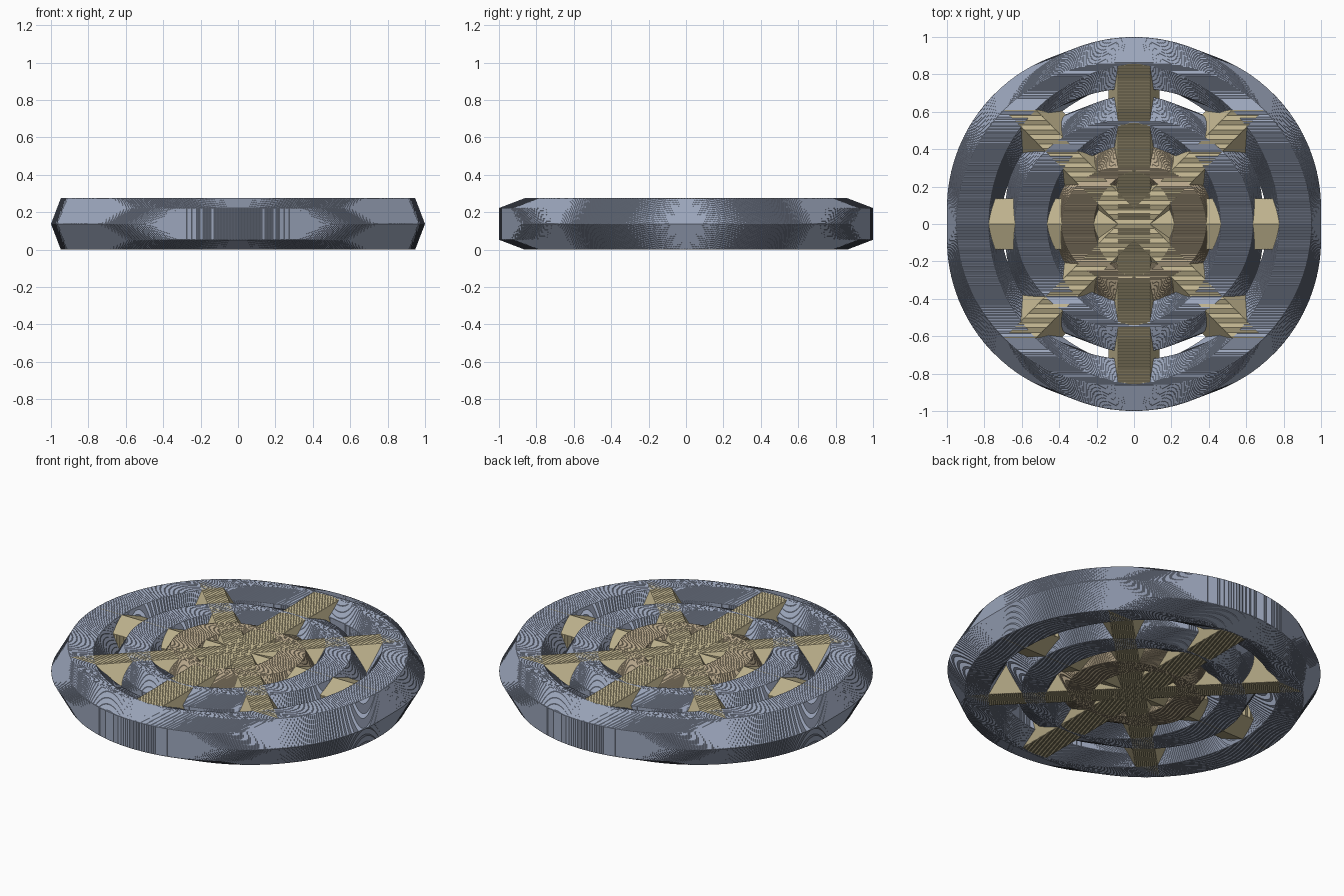
import bpy, bmesh, math
from mathutils import Vector

if "Cube" in bpy.data.objects:
    bpy.data.objects.remove(bpy.data.objects["Cube"])

B = 0.1376                        # half height of the swept bead
A = B / ((1 + 5 ** 0.5) / 2)      # half length of each bead edge
STEP = 0.004                      # spacing of beads along a path


def material(name, rgb):
    m = bpy.data.materials.new(name)
    m.diffuse_color = (*rgb, 1)
    m.use_nodes = True
    m.node_tree.nodes["Principled BSDF"].inputs["Base Color"].default_value = m.diffuse_color
    return m


def icosahedron():
    """Axis-aligned twenty-sided bead, returned as verts and faces."""
    bm = bmesh.new()
    for s in (-1, 1):
        for t in (-1, 1):
            for co in ((0, s * B, t * A), (s * B, t * A, 0), (s * A, 0, t * B)):
                bm.verts.new(co)
    bmesh.ops.convex_hull(bm, input=bm.verts[:])
    bmesh.ops.recalc_face_normals(bm, faces=bm.faces[:])
    bm.verts.index_update()
    verts = [v.co.copy() for v in bm.verts]
    faces = [[v.index for v in f.verts] for f in bm.faces]
    bm.free()
    return verts, faces


BEAD_VERTS, BEAD_FACES = icosahedron()


def sweep(name, path, mat):
    """Drag the unrotated bead along a path of points."""
    verts, faces = [], []
    for p in path:
        base = len(verts)
        verts += [v + p for v in BEAD_VERTS]
        faces += [[base + i for i in f] for f in BEAD_FACES]
    me = bpy.data.meshes.new(name)
    me.from_pydata(verts, [], faces)
    me.materials.append(mat)
    ob = bpy.data.objects.new(name, me)
    bpy.context.collection.objects.link(ob)
    return ob


def circle(r):
    n = 8 * math.ceil(2 * math.pi * r / STEP / 8)
    return [Vector((r * math.cos(2 * math.pi * i / n),
                    r * math.sin(2 * math.pi * i / n), B)) for i in range(n)]


def diameter(r, angle):
    n = math.ceil(2 * r / STEP)
    d = Vector((math.cos(angle), math.sin(angle), 0))
    return [d * (-r + 2 * r * i / n) + Vector((0, 0, B)) for i in range(n + 1)]


steel = material("blue_grey", (0.33, 0.38, 0.50))
gold = material("pale_gold", (0.52, 0.45, 0.27))
bronze = material("bronze", (0.48, 0.39, 0.26))

# Concentric rings
R = 1 - B
sweep("outer_ring", circle(R), steel)
sweep("middle_ring", circle(0.55), steel)
sweep("hub_ring", circle(0.30), bronze)

# Four full-width bars make the eight spokes
for k in range(4):
    sweep(f"spoke_bar_{k + 1}", diameter(R, k * math.pi / 4), gold)
